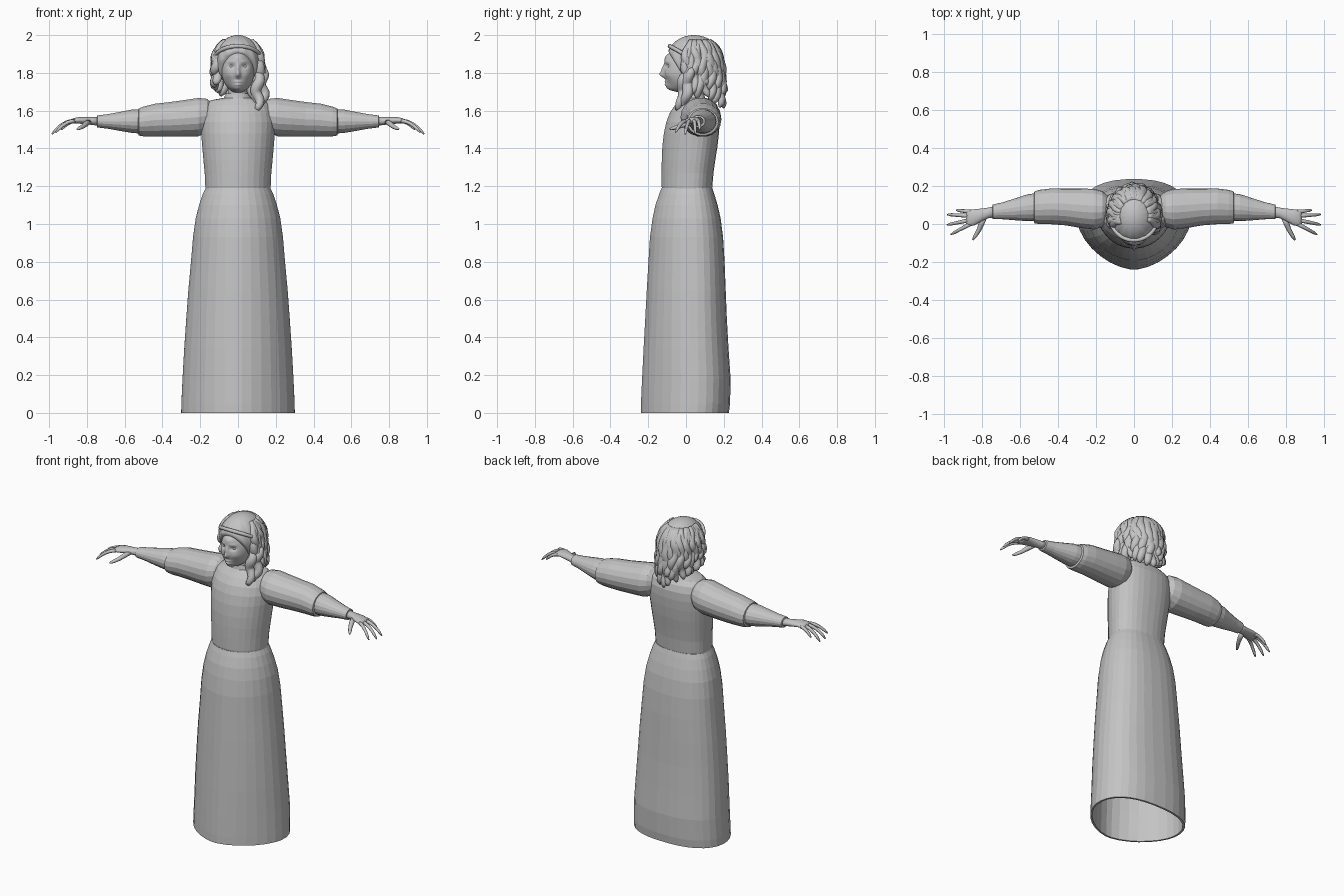
import bpy, bmesh, math, random
from math import sin, cos, pi, exp, sqrt
from mathutils import Vector

random.seed(4)
if "Cube" in bpy.data.objects:
    bpy.data.objects.remove(bpy.data.objects["Cube"])

grey = bpy.data.materials.new("plain_grey")
grey.use_nodes = True
tone = (0.55, 0.55, 0.55, 1)
grey.diffuse_color = tone
grey.node_tree.nodes["Principled BSDF"].inputs["Base Color"].default_value = tone


def finish(name, bm, smooth):
    bmesh.ops.recalc_face_normals(bm, faces=bm.faces)
    for f in bm.faces:
        f.smooth = smooth
    mesh = bpy.data.meshes.new(name)
    bm.to_mesh(mesh)
    bm.free()
    mesh.materials.append(grey)
    obj = bpy.data.objects.new(name, mesh)
    bpy.context.collection.objects.link(obj)
    return obj


def add_loft(bm, rings):
    """Skin a list of point rings and close both ends."""
    loops = [[bm.verts.new(p) for p in ring] for ring in rings]
    n = len(loops[0])
    for a, b in zip(loops, loops[1:]):
        for i in range(n):
            j = (i + 1) % n
            bm.faces.new((a[i], a[j], b[j], b[i]))
    bm.faces.new(loops[0])
    bm.faces.new(loops[-1])


def loft(name, rings, smooth=False):
    bm = bmesh.new()
    add_loft(bm, rings)
    return finish(name, bm, smooth)


def body_ring(z, w, front, back, pf=2.0, pb=2.3, n=32):
    """Horizontal ring with its own roundness in front and behind."""
    mid = front + (back - front) * 0.58
    ring = []
    for i in range(n):
        a = 2 * pi * (i + 0.5) / n
        c, s = cos(a), sin(a)
        e = 2 / (pb if s > 0 else pf)
        depth = back - mid if s > 0 else mid - front
        ring.append((math.copysign(w * abs(c) ** e, c),
                     mid + math.copysign(depth * abs(s) ** e, s), z))
    return ring


def arm_rings(side, sections, n=18):
    """Upright rings strung along x: x, y, z, half depth, half height."""
    return [[(side * x, y + ry * cos(2 * pi * i / n), z + rz * sin(2 * pi * i / n))
             for i in range(n)] for x, y, z, ry, rz in sections]


def tube_rings(path, radii, n=8, flat=1.0):
    pts = [Vector(p) for p in path]
    rings = []
    for k, p in enumerate(pts):
        t = (pts[min(k + 1, len(pts) - 1)] - pts[max(k - 1, 0)]).normalized()
        u = t.cross(Vector((0.3, 1, 0.1))).normalized()
        v = t.cross(u)
        rings.append([p + (u * cos(2 * pi * i / n) + v * flat * sin(2 * pi * i / n)) * radii[k]
                      for i in range(n)])
    return rings


# Long skirt, hollow from below
skirt = [(1.19, 0.172, -0.13, 0.14), (1.16, 0.187, -0.142, 0.15),
         (1.1, 0.207, -0.163, 0.168), (1.03, 0.225, -0.178, 0.184),
         (0.93, 0.239, -0.192, 0.197), (0.8, 0.25, -0.2, 0.205),
         (0.65, 0.264, -0.209, 0.211), (0.5, 0.275, -0.217, 0.217),
         (0.34, 0.286, -0.226, 0.226), (0.18, 0.295, -0.234, 0.237),
         (0.05, 0.301, -0.24, 0.234), (0.0, 0.302, -0.241, 0.228)]
outer = [body_ring(*s, 2.0 - 0.25 * (1.19 - s[0]), 2.4) for s in skirt]
inner = [body_ring(z, w - 0.012, f + 0.012, b - 0.012, 2.0 - 0.25 * (1.19 - z), 2.4)
         for z, w, f, b in reversed(skirt[1:])]
loft("skirt", outer + inner)

# Fitted bodice with a low collar
bodice = [(1.17, 0.171, -0.125, 0.137), (1.2, 0.174, -0.13, 0.14),
          (1.27, 0.177, -0.13, 0.146), (1.34, 0.184, -0.129, 0.156),
          (1.41, 0.19, -0.126, 0.167), (1.48, 0.196, -0.118, 0.175),
          (1.54, 0.198, -0.105, 0.179), (1.59, 0.19, -0.086, 0.178),
          (1.63, 0.175, -0.058, 0.165), (1.655, 0.145, -0.035, 0.145),
          (1.668, 0.075, -0.025, 0.102), (1.69, 0.063, -0.021, 0.094)]
loft("bodice", [body_ring(*s) for s in bodice])

# Neck
loft("neck", [body_ring(z, r, 0.035 - r, 0.035 + r, 2, 2, 20)
              for z, r in ((1.64, 0.058), (1.7, 0.052), (1.77, 0.054))], True)

# Arms: puffed upper sleeve, narrow lower sleeve, hand and fingers
puff = [(0.14, 0.08, 1.575, 0.07, 0.07), (0.165, 0.079, 1.572, 0.094, 0.092),
        (0.21, 0.078, 1.566, 0.107, 0.103), (0.28, 0.083, 1.56, 0.104, 0.098),
        (0.36, 0.09, 1.554, 0.097, 0.093), (0.44, 0.093, 1.55, 0.094, 0.088),
        (0.5, 0.09, 1.543, 0.09, 0.08), (0.525, 0.088, 1.54, 0.084, 0.073),
        (0.53, 0.088, 1.54, 0.068, 0.058)]
cuff = [(0.5, 0.09, 1.543, 0.074, 0.066), (0.56, 0.086, 1.544, 0.071, 0.063),
        (0.63, 0.077, 1.543, 0.057, 0.05), (0.69, 0.07, 1.543, 0.045, 0.039),
        (0.745, 0.064, 1.543, 0.038, 0.032), (0.747, 0.064, 1.543, 0.028, 0.024)]
palm = [(0.73, 0.065, 1.543, 0.03, 0.025), (0.77, 0.058, 1.545, 0.028, 0.021),
        (0.8, 0.049, 1.547, 0.033, 0.02), (0.84, 0.036, 1.549, 0.042, 0.018),
        (0.87, 0.031, 1.546, 0.044, 0.015), (0.885, 0.03, 1.543, 0.038, 0.01)]
fingers = [((0.86, 0.064), (0.937, 0.073)), ((0.87, 0.043), (0.985, 0.05)),
           ((0.87, 0.02), (0.985, -0.004)), ((0.865, 0.0), (0.965, -0.055))]
for side, label in ((1, "left"), (-1, "right")):
    loft(label + "_upper_sleeve", arm_rings(side, puff))
    loft(label + "_lower_sleeve", arm_rings(side, cuff))
    loft(label + "_palm", arm_rings(side, palm), True)
    bm = bmesh.new()
    for (x0, y0), (x1, y1) in fingers:
        path, radii = [], []
        for k in range(7):
            t = k / 6
            x = x0 + (x1 - x0) * t
            path.append((side * x, y0 + (y1 - y0) * t, 1.545 - 0.6 * (x - x0) * t))
            radii.append((0.0115 - 0.004 * t) * (0.5 if k == 6 else 1))
        add_loft(bm, tube_rings(path, radii))
    thumb = [(0.79, 0.035, 1.54), (0.805, 0.0, 1.53), (0.82, -0.035, 1.517),
             (0.838, -0.065, 1.508), (0.85, -0.084, 1.503)]
    add_loft(bm, tube_rings([(side * x, y, z) for x, y, z in thumb],
                            [0.015, 0.015, 0.012, 0.01, 0.005]))
    finish(label + "_fingers", bm, True)

# Face: sphere shaped by soft bumps (x, z, spread x, spread z, height)
bumps = [(0, 1.79, 0.012, 0.016, 0.024), (0, 1.82, 0.01, 0.025, 0.014),
         (0, 1.753, 0.02, 0.006, 0.008), (0, 1.738, 0.017, 0.006, 0.008),
         (0, 1.715, 0.035, 0.028, 0.027), (0, 1.89, 0.05, 0.03, 0.018)]
for s in (1, -1):
    bumps += [(s * 0.034, 1.835, 0.017, 0.011, -0.013),
              (s * 0.036, 1.86, 0.02, 0.007, 0.004),
              (s * 0.05, 1.79, 0.022, 0.02, 0.005)]
bm = bmesh.new()
bmesh.ops.create_uvsphere(bm, u_segments=96, v_segments=72, radius=1)
for v in bm.verts:
    front = max(0, -v.co.y)
    v.co = Vector((v.co.x * 0.087, v.co.y * 0.105 - 0.01, v.co.z * 0.117 + 1.812))
    x, z = v.co.x, v.co.z
    v.co.y -= min(1, front * 2) * sum(
        h * exp(-((x - bx) / sx) ** 2 - ((z - bz) / sz) ** 2) for bx, bz, sx, sz, h in bumps)
finish("face", bm, True)
bm = bmesh.new()
for s in (1, -1):
    eye = bmesh.ops.create_uvsphere(bm, u_segments=16, v_segments=10, radius=0.014)
    bmesh.ops.translate(bm, verts=eye["verts"], vec=(s * 0.034, -0.082, 1.835))
finish("eyes", bm, True)

# Hair cap, drawn back behind the hairline
bm = bmesh.new()
bmesh.ops.create_uvsphere(bm, u_segments=72, v_segments=36, radius=1)
for v in bm.verts:
    a = math.atan2(v.co.y, v.co.x)
    r = 1 + 0.018 * sin(15 * a + 5 * v.co.z) * sqrt(max(0, 1 - v.co.z ** 2))
    v.co = Vector((v.co.x * 0.122 * r, v.co.y * 0.148 * r + 0.042, v.co.z * 0.135 + 1.865))
    if v.co.z < 1.93:
        v.co.y = max(v.co.y, -0.103 + (1.93 - v.co.z) * 0.6)
finish("hair_cap", bm, True)

# Wavy locks around the sides and back
bm = bmesh.new()
for layer, count in ((0, 17), (1, 13)):
    for i in range(count):
        a = math.radians(-14 + 208 * i / (count - 1))
        back = max(0, sin(a))
        end = (1.69 if cos(a) > 0 else 1.725) - 0.07 * back + 0.06 * layer
        end += random.uniform(-0.015, 0.015)
        phase, path, radii = random.uniform(0, 6), [], []
        for k in range(17):
            t = k / 16
            z = 1.965 + (end - 1.965) * t
            up = (z - 1.865) / 0.125
            flare = sqrt(max(0, 1 - up * up)) if up > 0 else 1 + 0.12 * min(1, -up / 1.6)
            flare += layer * 0.06 * t
            b = a + 0.09 * sin(9 * t + phase)
            wave = 0.009 * sin(15 * t + phase) * t
            path.append(((0.112 * flare + wave) * cos(b),
                         0.042 + (0.135 * flare + wave) * sin(b), z))
            radii.append(0.025 * (0.6 + 0.6 * sin(pi * min(1, 0.1 + 0.82 * t)))
                         * (0.35 if k == 16 else 1))
        add_loft(bm, tube_rings(path, radii, 10, 0.85))
# Long locks falling over the left shoulder
for x0, y0, end in ((0.105, 0.0, 1.605), (0.13, 0.025, 1.625), (0.085, 0.03, 1.64)):
    path, radii = [], []
    for k in range(15):
        t = k / 14
        path.append((x0 + 0.012 * sin(11 * t + x0 * 50), y0 - 0.035 * t + 0.008 * cos(10 * t),
                     1.82 + (end - 1.82) * t))
        radii.append(0.012 + 0.018 * sin(pi * (0.1 + 0.85 * t)))
    add_loft(bm, tube_rings(path, radii, 10))
finish("hair_locks", bm, True)

# Band across the front of the hair
arc = [math.radians(-85 + 170 * k / 24) for k in range(25)]
loft("hair_band", tube_rings([(0.126 * sin(a), 0.042 - 0.128 * cos(a), 1.87 + 0.072 * cos(a))
                              for a in arc], [0.011] * 25, 8), True)
